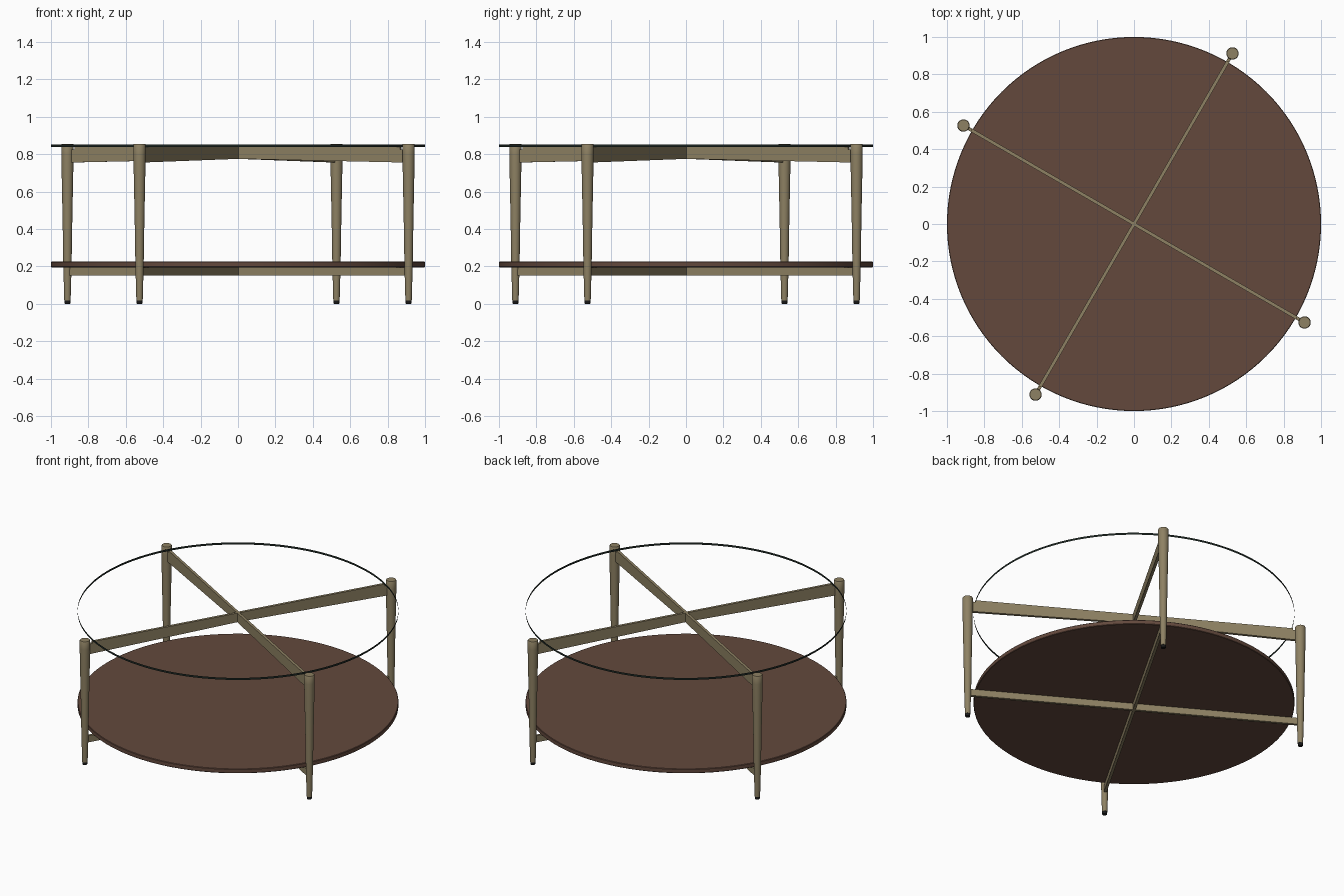
import bpy, bmesh, math
from mathutils import Matrix

cube = bpy.data.objects.get("Cube")
if cube:
    bpy.data.objects.remove(cube)


def material(name, rgb):
    m = bpy.data.materials.new(name)
    m.use_nodes = True
    m.diffuse_color = (*rgb, 1)
    m.node_tree.nodes["Principled BSDF"].inputs["Base Color"].default_value = (*rgb, 1)
    return m


oak = material("pale oak", (0.27, 0.22, 0.125))
walnut = material("brown walnut", (0.125, 0.066, 0.046))
rim_mat = material("dark glass edge", (0.012, 0.02, 0.016))
rubber = material("black rubber", (0.01, 0.01, 0.01))

LEG_RADIUS = 1.053      # distance of the legs from the centre
TURN = math.radians(60)


def make_object(name, bm, mat, smooth=False):
    bmesh.ops.recalc_face_normals(bm, faces=bm.faces)
    mesh = bpy.data.meshes.new(name)
    bm.to_mesh(mesh)
    bm.free()
    mesh.materials.append(mat)
    ob = bpy.data.objects.new(name, mesh)
    bpy.context.collection.objects.link(ob)
    if smooth:
        bpy.ops.object.select_all(action='DESELECT')
        ob.select_set(True)
        bpy.context.view_layer.objects.active = ob
        bpy.ops.object.shade_smooth_by_angle(angle=math.radians(35))
    return ob


def turned(name, profile, mat, segments, location=(0, 0, 0), capped=True):
    """Stack of rings from a (radius, height) profile."""
    bm = bmesh.new()
    rings = []
    for r, z in profile:
        rings.append([bm.verts.new((r * math.cos(a), r * math.sin(a), z))
                      for a in (2 * math.pi * i / segments for i in range(segments))])
    for low, high in zip(rings, rings[1:]):
        for i in range(segments):
            j = (i + 1) % segments
            bm.faces.new((low[i], low[j], high[j], high[i]))
    if capped:
        bm.faces.new(rings[0])
        bm.faces.new(rings[-1])
    ob = make_object(name, bm, mat, smooth=True)
    ob.location = location
    return ob


def beam(name, half_outline, thickness, angle):
    """Mirrored side outline, extruded to the beam's thickness."""
    outline = half_outline + [(-x, z) for x, z in reversed(half_outline) if x > 0]
    bm = bmesh.new()
    face = bm.faces.new([bm.verts.new((x, -thickness / 2, z)) for x, z in outline])
    ext = bmesh.ops.extrude_face_region(bm, geom=[face])
    moved = [v for v in ext["geom"] if isinstance(v, bmesh.types.BMVert)]
    bmesh.ops.translate(bm, verts=moved, vec=(0, thickness, 0))
    bmesh.ops.rotate(bm, verts=bm.verts, matrix=Matrix.Rotation(angle, 3, 'Z'))
    return make_object(name, bm, oak)


# Tapered legs with small rubber feet
leg_profile = [(0.017, 0.018), (0.022, 0.2), (0.026, 0.45), (0.031, 0.7),
               (0.033, 0.8), (0.033, 0.85), (0.03, 0.855)]
foot_profile = [(0.014, 0), (0.016, 0.004), (0.016, 0.018)]
for k, side in enumerate(("back_left", "back_right", "front_right", "front_left")):
    a = TURN + k * math.pi / 2
    spot = (LEG_RADIUS * math.cos(a), LEG_RADIUS * math.sin(a), 0)
    turned(side + "_leg", leg_profile, oak, 32, spot)
    turned(side + "_foot", foot_profile, rubber, 24, spot)

# Crossed beams: upper pair deepens toward the legs, lower pair is straight
upper = [(0, 0.775), (1.04, 0.755), (1.04, 0.825), (1.005, 0.825), (1.005, 0.837), (0, 0.837)]
lower = [(0, 0.15), (1.045, 0.15), (1.045, 0.195), (0, 0.195)]
for k, label in enumerate(("first", "second")):
    a = TURN + k * math.pi / 2
    beam(label + "_upper_beam", upper, 0.018, a)
    beam(label + "_lower_beam", lower, 0.018, a)

# Round shelf
turned("shelf", [(0.997, 0.195), (1, 0.198), (1, 0.222), (0.997, 0.225)], walnut, 128)

# Clear top: only its dark edge band shows
turned("glass_top_edge", [(1, 0.838), (1, 0.852)], rim_mat, 128, capped=False)
